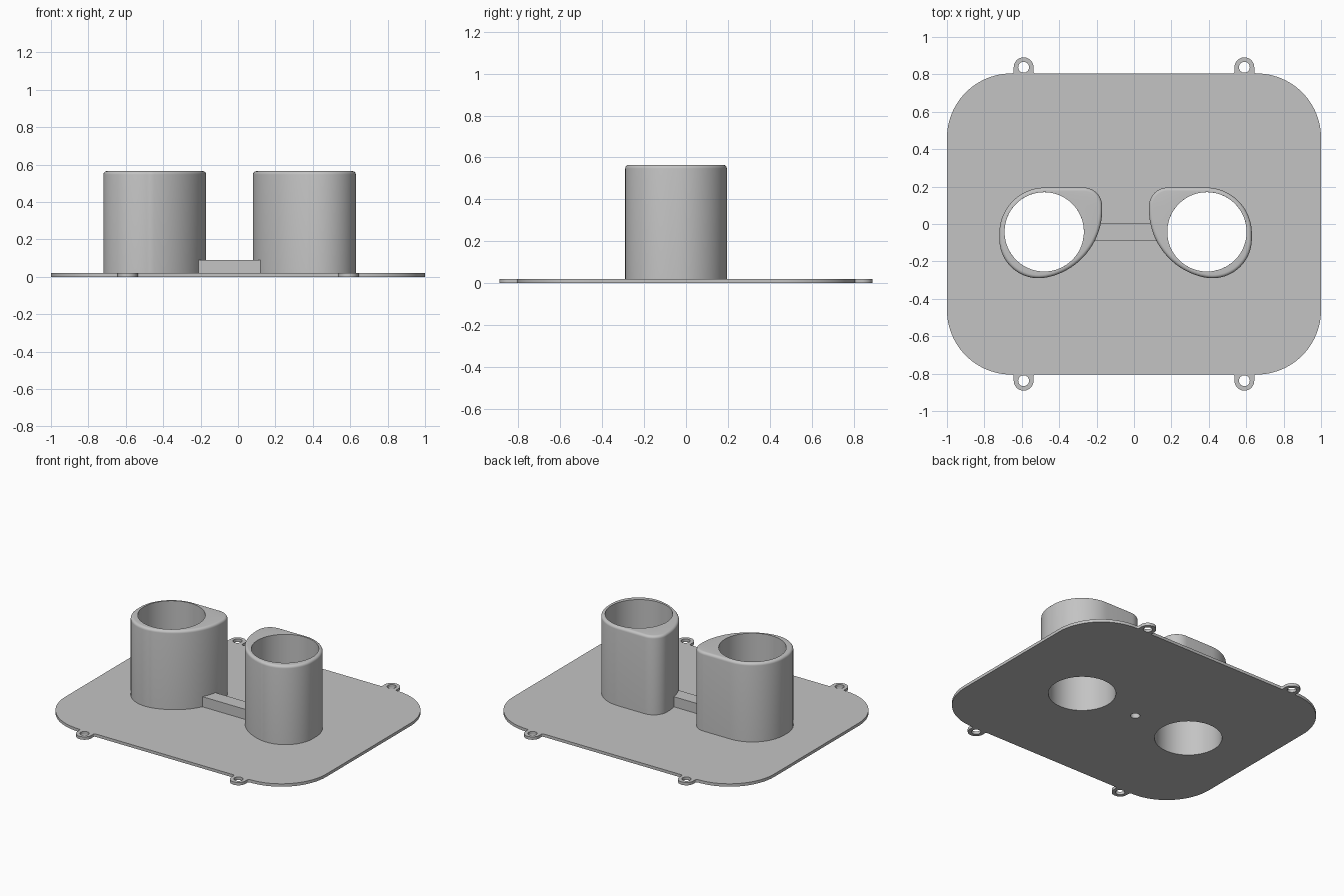
import bpy, bmesh
from math import cos, sin, pi, radians

if "Cube" in bpy.data.objects:
    bpy.data.objects.remove(bpy.data.objects["Cube"])

grey = bpy.data.materials.new("matte grey")
grey.use_nodes = True
GREY = (0.55, 0.55, 0.55, 1)
grey.diffuse_color = GREY
grey.node_tree.nodes["Principled BSDF"].inputs["Base Color"].default_value = GREY

THICK, TOP, MID_X, MID_Y = 0.02, 0.565, -0.045, -0.042
BORE = 0.212
BORE_X = 0.435          # bore offset either side of MID_X


def arc(cx, cy, r, a0, a1, n=12):
    angles = [radians(a0 + (a1 - a0) * i / n) for i in range(n + 1)]
    return [(cx + r * cos(a), cy + r * sin(a)) for a in angles]


def circle(cx, cy, r, n=64):
    return arc(cx, cy, r, 0, 360, n)[:-1]


def finish(name, bm, smooth=True):
    bmesh.ops.remove_doubles(bm, verts=bm.verts, dist=0.0001)
    bmesh.ops.recalc_face_normals(bm, faces=bm.faces)
    mesh = bpy.data.meshes.new(name)
    bm.to_mesh(mesh)
    bm.free()
    mesh.materials.append(grey)
    obj = bpy.data.objects.new(name, mesh)
    bpy.context.collection.objects.link(obj)
    bpy.ops.object.select_all(action='DESELECT')
    obj.select_set(True)
    bpy.context.view_layer.objects.active = obj
    if smooth:
        bpy.ops.object.shade_smooth_by_angle(angle=radians(35))
    return obj


def sheet(name, loops, z0, z1):
    """Flat filled outline with holes, given thickness."""
    curve = bpy.data.curves.new(name, 'CURVE')
    curve.dimensions, curve.fill_mode = '2D', 'BOTH'
    curve.extrude = (z1 - z0) / 2
    for loop in loops:
        spline = curve.splines.new('POLY')
        spline.points.add(len(loop) - 1)
        for p, (x, y) in zip(spline.points, loop):
            p.co = (x, y, 0, 1)
        spline.use_cyclic_u = True
    helper = bpy.data.objects.new(name + " curve", curve)
    mesh = bpy.data.meshes.new_from_object(helper)
    bm = bmesh.new()
    bm.from_mesh(mesh)
    bmesh.ops.translate(bm, verts=bm.verts, vec=(0, 0, (z0 + z1) / 2))
    bpy.data.objects.remove(helper)
    bpy.data.curves.remove(curve)
    bpy.data.meshes.remove(mesh)
    return finish(name, bm)


# Base plate: one quarter of the outline with its screw tab, mirrored twice
TAB_X, TAB_Y, TAB_R, FIL, EDGE, CORNER = 0.59, 0.838, 0.053, 0.01, 0.805, 0.345
out = TAB_R + FIL
quarter = (arc(1 - CORNER, EDGE - CORNER, CORNER, 0, 90, 24)
           + arc(TAB_X + out, EDGE + FIL, FIL, 270, 180, 5)
           + arc(TAB_X, TAB_Y, TAB_R, 0, 180, 24)
           + arc(TAB_X - out, EDGE + FIL, FIL, 360, 270, 5))
half = quarter + [(-x, y) for x, y in reversed(quarter)]
outline = half + [(x, -y) for x, y in reversed(half)]
holes = [circle(sx * TAB_X, sy * TAB_Y, 0.029, 32) for sx in (-1, 1) for sy in (-1, 1)]
holes += [circle(MID_X + s * BORE_X, MID_Y, BORE) for s in (-1, 1)]
holes.append(circle(MID_X, MID_Y, 0.03, 32))
sheet("base_plate", [outline] + holes, 0, THICK)


# Eyepiece tubes: rounded outline with a soft top rim and a round bore
def tube_outline(d):
    """Outline inset by d, made of tangent arcs."""
    return (arc(-0.27, 0.095, 0.1 - d, 0, 90, 12)
            + arc(-0.475, -0.05, 0.245 - d, 90, 180, 20)
            + arc(-0.51, -0.08, 0.21 - d, 180, 281, 20)
            + arc(-0.54, 0.077, 0.37 - d, -79, 0, 24))


def tube(name, mirrored):
    rim = 0.018
    levels = [(0, THICK / 2)]
    for i in range(6):
        a = i / 5 * pi / 2
        levels.append((rim * (1 - cos(a)), TOP - rim + rim * sin(a)))
    rings = [[(x, y, z) for x, y in tube_outline(d)] for d, z in levels]
    # bore points run parallel to the outline, evenly spread
    n = len(rings[0])
    bx = MID_X - BORE_X
    bore = arc(bx, MID_Y, BORE, 30, 390, n)[:-1]
    rings += [[(x, y, z) for x, y in bore] for z in (TOP, 0.0)]
    bm = bmesh.new()
    rows = [[bm.verts.new((2 * MID_X - x if mirrored else x, y, z)) for x, y, z in r]
            for r in rings]
    for r0, r1 in zip(rows, rows[1:]):
        for i in range(n):
            j = (i + 1) % n
            bm.faces.new((r0[i], r0[j], r1[j], r1[i]))
    return finish(name, bm)


tube("right_eye_tube", False)
tube("left_eye_tube", True)

# Bridge bar between the tubes, with a blind hole from below
bm = bmesh.new()
bmesh.ops.create_cube(bm, size=1)
bmesh.ops.scale(bm, verts=bm.verts, vec=(0.36, 0.096, 0.075))
bmesh.ops.translate(bm, verts=bm.verts, vec=(MID_X, MID_Y, 0.0525))
bridge = finish("bridge_bar", bm, smooth=False)
cutter = sheet("blind_hole_cutter", [circle(MID_X, MID_Y, 0.03, 32)], -0.05, 0.07)
cutter.hide_render = True
cut = bridge.modifiers.new("blind hole", 'BOOLEAN')
cut.operation, cut.object, cut.solver = 'DIFFERENCE', cutter, 'EXACT'
bpy.context.view_layer.objects.active = bridge
bpy.ops.object.modifier_apply(modifier=cut.name)
bpy.data.objects.remove(cutter)
